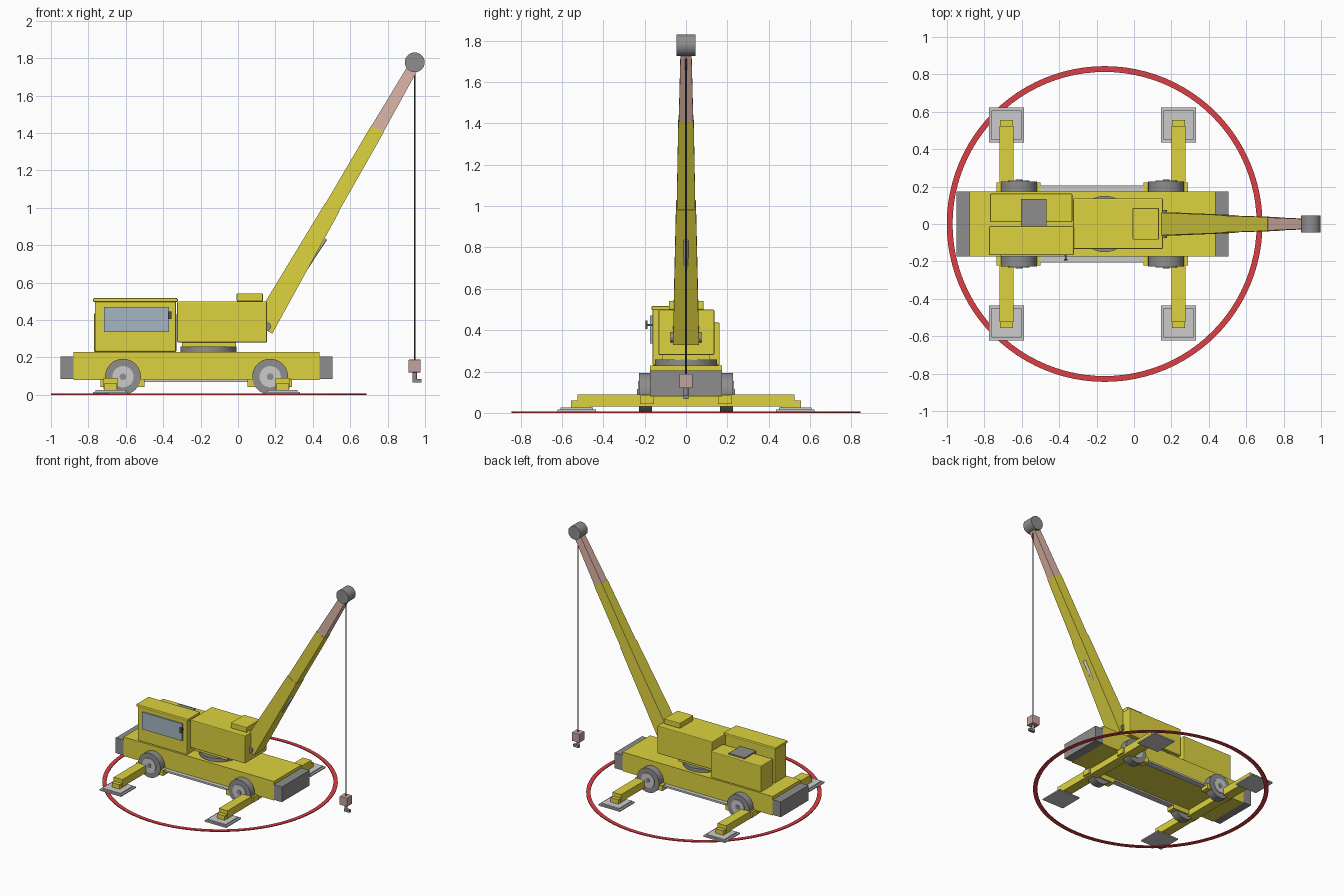
import bpy, bmesh, math
from mathutils import Vector, Matrix

if "Cube" in bpy.data.objects:
    bpy.data.objects.remove(bpy.data.objects["Cube"])


def material(name, rgb):
    m = bpy.data.materials.new(name)
    m.diffuse_color = (*rgb, 1)
    m.use_nodes = True
    m.node_tree.nodes["Principled BSDF"].inputs["Base Color"].default_value = m.diffuse_color
    return m


YELLOW = material("yellow_paint", (0.73, 0.65, 0.05))
DARK = material("dark_rubber", (0.27, 0.27, 0.27))
GREY = material("steel_grey", (0.6, 0.6, 0.6))
GLASS = material("window_glass", (0.38, 0.46, 0.54))
RUST = material("rust_paint", (0.72, 0.46, 0.38))
BLOCK = material("hook_red", (0.56, 0.36, 0.35))
RED = material("ring_red", (0.72, 0.05, 0.06))
BLACK = material("cable_black", (0.08, 0.08, 0.08))


def finish(name, bm, mat, smooth=False):
    bmesh.ops.recalc_face_normals(bm, faces=bm.faces)
    me = bpy.data.meshes.new(name)
    bm.to_mesh(me)
    bm.free()
    ob = bpy.data.objects.new(name, me)
    bpy.context.collection.objects.link(ob)
    me.materials.append(mat)
    if smooth:
        bpy.ops.object.select_all(action='DESELECT')
        ob.select_set(True)
        bpy.context.view_layer.objects.active = ob
        bpy.ops.object.shade_smooth_by_angle()
    return ob


def box(name, x, y, z, mat, bevel=0):
    """Box given by its (min, max) range on each axis."""
    bm = bmesh.new()
    bmesh.ops.create_cube(bm, size=1)
    for v in bm.verts:
        v.co = [r[0] + (c + 0.5) * (r[1] - r[0]) for c, r in zip(v.co, (x, y, z))]
    ob = finish(name, bm, mat)
    if bevel:
        mod = ob.modifiers.new("soft_edges", 'BEVEL')
        mod.width, mod.segments = bevel, 2
    return ob


def rod(name, a, b, r, mat, sides=32):
    """Cylinder from point a to point b."""
    a, b = Vector(a), Vector(b)
    bm = bmesh.new()
    turn = (b - a).to_track_quat('Z', 'Y').to_matrix().to_4x4()
    bmesh.ops.create_cone(bm, cap_ends=True, segments=sides, radius1=r, radius2=r,
                          depth=(b - a).length,
                          matrix=Matrix.Translation((a + b) / 2) @ turn)
    return finish(name, bm, mat, True)


def ring(name, cx, r_in, r_out, z0, z1, mat, sides=96):
    bm = bmesh.new()
    loops = []
    for i in range(sides):
        t = 2 * math.pi * i / sides
        loops.append([bm.verts.new((cx + r * math.cos(t), r * math.sin(t), z))
                      for r, z in ((r_in, z0), (r_out, z0), (r_out, z1), (r_in, z1))])
    for i in range(sides):
        p, q = loops[i], loops[(i + 1) % sides]
        for k in range(4):
            bm.faces.new((p[k], p[(k + 1) % 4], q[(k + 1) % 4], q[k]))
    return finish(name, bm, mat, True)


# Ground ring
ring("working_radius_ring", -0.157, 0.813, 0.844, 0, 0.006, RED)

# Chassis, bumpers and side rails
box("chassis", (-0.88, 0.435), (-0.173, 0.173), (0.08, 0.23), YELLOW)
box("rear_bumper", (-0.95, -0.88), (-0.173, 0.173), (0.085, 0.205), DARK)
box("front_bumper", (0.435, 0.505), (-0.173, 0.173), (0.085, 0.205), DARK)
for s, side in ((-1, "near"), (1, "far")):
    box(f"{side}_side_rail", (-0.53, 0.085), sorted((s * 0.16, s * 0.205)), (0.068, 0.082), GREY)

# Wheels and outriggers at both axles
for end, wx, ox, mount in (("rear", -0.615, -0.682, (-0.735, -0.5)),
                           ("front", 0.172, 0.238, (0.052, 0.29))):
    box(f"{end}_outrigger_beam", (ox - 0.038, ox + 0.038), (-0.525, 0.525), (0.032, 0.09), YELLOW)
    for s, side in ((-1, "near"), (1, "far")):
        def span(a, b):
            return sorted((s * a, s * b))
        tag = f"{end}_{side}"
        rod(f"{tag}_tyre", (wx, s * 0.165, 0.097), (wx, s * 0.228, 0.097), 0.096, DARK)
        rod(f"{tag}_hub", (wx, s * 0.2, 0.097), (wx, s * 0.233, 0.097), 0.057, GREY, 24)
        rod(f"{tag}_hub_cap", (wx, s * 0.2, 0.097), (wx, s * 0.237, 0.097), 0.018, DARK, 16)
        box(f"{tag}_mount", mount, span(0.155, 0.222), (0.042, 0.085), YELLOW)
        box(f"{tag}_outrigger_foot", (ox - 0.034, ox + 0.034), span(0.46, 0.555),
            (0.024, 0.06), YELLOW)
        box(f"{tag}_pad", (ox - 0.094, ox + 0.094), span(0.435, 0.622), (0.006, 0.016), GREY)
        box(f"{tag}_pad_top", (ox - 0.08, ox + 0.08), span(0.45, 0.608), (0.016, 0.025), GREY)

# Turntable and upper body
rod("turntable", (-0.157, 0, 0.225), (-0.157, 0, 0.258), 0.15, DARK, 48)
box("turntable_plate", (-0.3, -0.01), (-0.115, 0.115), (0.255, 0.285), YELLOW)
box("upper_body", (-0.325, 0.155), (-0.133, 0.137), (0.28, 0.5), YELLOW, 0.006)
box("body_top_box", (-0.007, 0.133), (-0.083, 0.085), (0.5, 0.542), YELLOW, 0.004)
rod("boom_pivot", (0.152, -0.075, 0.365), (0.152, 0.075, 0.365), 0.024, DARK, 24)

# Cab with roof, window and mirror
box("cab", (-0.765, -0.332), (-0.162, -0.018), (0.23, 0.503), YELLOW, 0.006)
box("cab_roof", (-0.775, -0.322), (-0.167, -0.012), (0.497, 0.517), YELLOW, 0.006)
box("cab_side_window", (-0.717, -0.368), (-0.173, -0.155), (0.335, 0.47), GLASS)
box("cab_mirror", (-0.375, -0.355), (-0.195, -0.186), (0.405, 0.447), BLACK)
box("mirror_arm", (-0.37, -0.362), (-0.19, -0.155), (0.42, 0.43), BLACK)

# Engine cover with vent
box("engine_cover", (-0.77, -0.33), (0.01, 0.163), (0.23, 0.437), YELLOW, 0.006)
box("engine_vent", (-0.605, -0.467), (-0.01, 0.133), (0.42, 0.448), DARK)

# Telescopic boom: tapered sections along one axis
ANGLE = math.radians(60)
ALONG = Vector((math.cos(ANGLE), 0, math.sin(ANGLE)))
ACROSS = Vector((math.sin(ANGLE), 0, -math.cos(ANGLE)))


def boom_section(name, s0, s1, h0, h1, w0, w1, mat):
    bm = bmesh.new()
    ends = []
    for s, h, w in ((s0, h0, w0), (s1, h1, w1)):
        c = ALONG * s + ACROSS * -0.065
        ends.append([bm.verts.new(c + ACROSS * (h * i) + Vector((0, w * j, 0)))
                     for i, j in ((-1, -1), (1, -1), (1, 1), (-1, 1))])
    a, b = ends
    bm.faces.new(a)
    bm.faces.new(b)
    for k in range(4):
        bm.faces.new((a[k], a[(k + 1) % 4], b[(k + 1) % 4], b[k]))
    finish(name, bm, mat)


boom_section("boom_base_section", 0.375, 1.122, 0.06, 0.044, 0.063, 0.048, YELLOW)
boom_section("boom_middle_section", 1.05, 1.605, 0.042, 0.038, 0.046, 0.037, YELLOW)
boom_section("boom_tip_section", 1.55, 2.005, 0.037, 0.028, 0.036, 0.026, RUST)
rod("lift_cylinder", (0.155, 0, 0.365), (0.466, 0, 0.835), 0.012, GREY, 20)
rod("boom_head_pulley", (0.945, -0.046, 1.778), (0.945, 0.046, 1.778), 0.053, DARK)

# Cable and hook
rod("hoist_cable", (0.945, 0, 0.18), (0.945, 0, 1.75), 0.004, BLACK, 12)
box("hook_block", (0.911, 0.977), (-0.032, 0.032), (0.12, 0.188), BLOCK, 0.003)
rod("hook_shank", (0.945, 0, 0.078), (0.945, 0, 0.122), 0.012, DARK, 16)
box("hook_tip", (0.934, 0.982), (-0.011, 0.011), (0.066, 0.085), DARK)
